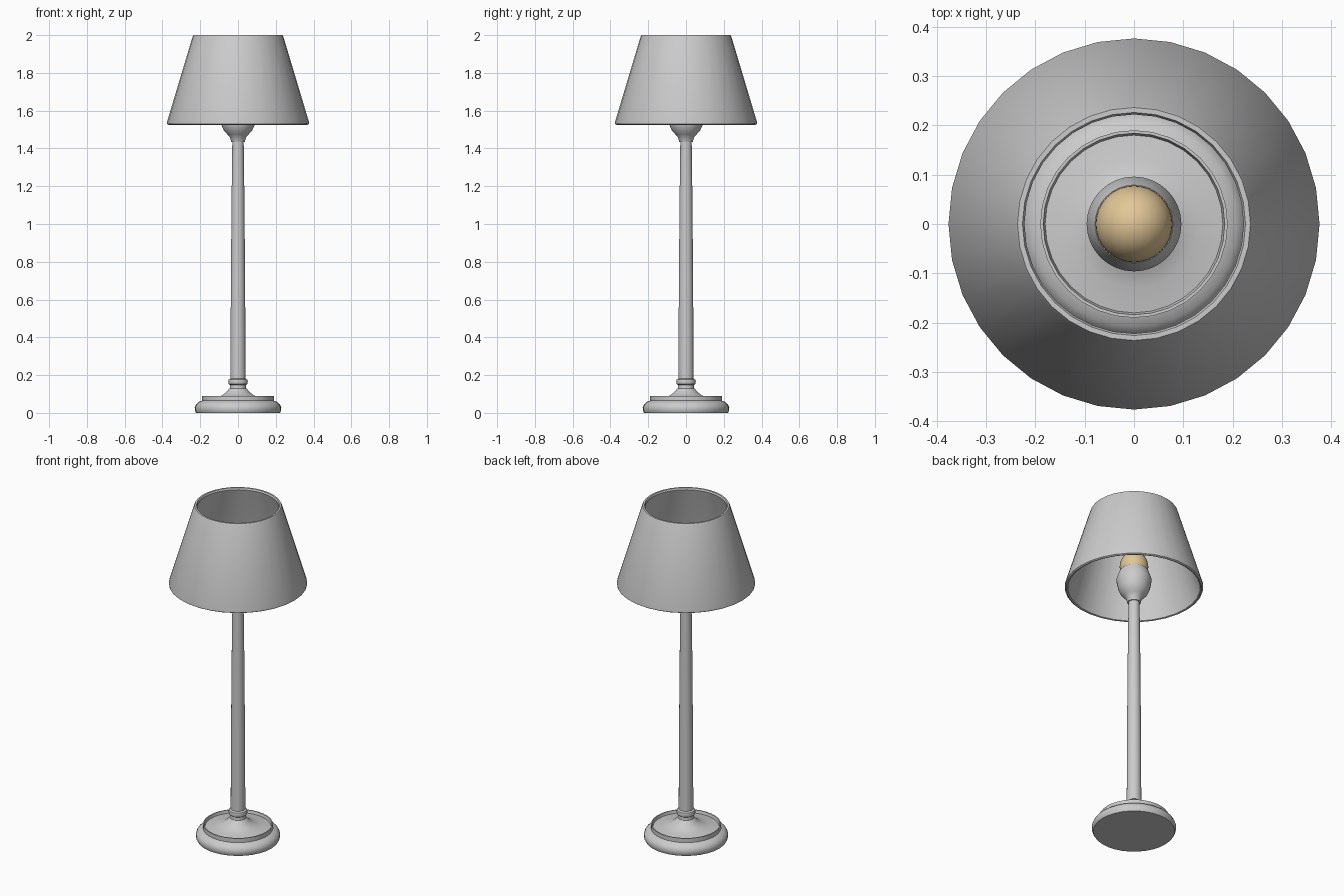
import bpy
import bmesh
import math

SEGMENTS = 32

cube = bpy.data.objects.get("Cube")
if cube:
    bpy.data.objects.remove(cube, do_unlink=True)


def make_material(name, rgb):
    mat = bpy.data.materials.new(name)
    mat.use_nodes = True
    colour = (*rgb, 1.0)
    mat.diffuse_color = colour
    mat.node_tree.nodes["Principled BSDF"].inputs["Base Color"].default_value = colour
    return mat


def smooth(obj, angle):
    bpy.ops.object.select_all(action="DESELECT")
    obj.select_set(True)
    bpy.context.view_layer.objects.active = obj
    bpy.ops.object.shade_smooth_by_angle(angle=math.radians(angle))


def lathe(name, profile, mat, closed=False, angle=35):
    """Revolve a (radius, height) profile around the z axis."""
    bm = bmesh.new()
    verts = [bm.verts.new((r, 0, z)) for r, z in profile]
    pairs = list(zip(verts, verts[1:]))
    if closed:
        pairs.append((verts[-1], verts[0]))
    edges = [bm.edges.new(pair) for pair in pairs]
    bmesh.ops.spin(bm, geom=verts + edges, cent=(0, 0, 0), axis=(0, 0, 1),
                   angle=math.tau, steps=SEGMENTS, use_duplicate=False)
    bmesh.ops.remove_doubles(bm, verts=bm.verts, dist=0.0001)
    bmesh.ops.recalc_face_normals(bm, faces=bm.faces)
    mesh = bpy.data.meshes.new(name)
    bm.to_mesh(mesh)
    bm.free()
    mesh.materials.append(mat)
    obj = bpy.data.objects.new(name, mesh)
    bpy.context.collection.objects.link(obj)
    smooth(obj, angle)
    return obj


grey = make_material("light grey", (0.6, 0.6, 0.6))
warm = make_material("warm bulb", (0.76, 0.57, 0.31))

# Rounded foot with a raised rim and a shallow cone inside it
lathe("base", [
    (0, 0), (0.222, 0), (0.228, 0.012), (0.229, 0.03), (0.222, 0.045),
    (0.208, 0.058), (0.19, 0.065), (0.19, 0.09), (0.184, 0.09),
    (0.18, 0.073), (0.13, 0.08), (0.085, 0.092), (0.06, 0.112),
    (0.045, 0.13), (0, 0.13)], grey)

# Neck and bead at the foot of the pole
lathe("neck_ring", [
    (0, 0.125), (0.044, 0.125), (0.042, 0.147), (0.049, 0.152),
    (0.052, 0.164), (0.049, 0.176), (0.04, 0.182), (0, 0.182)], grey)

# Slender tapering pole
lathe("pole", [
    (0, 0.17), (0.04, 0.17), (0.038, 0.65), (0.034, 1.13),
    (0.03, 1.45), (0, 1.45)], grey)

# Flared cup holding the bulb
lathe("socket", [
    (0, 1.435), (0.036, 1.435), (0.043, 1.46), (0.057, 1.475),
    (0.075, 1.495), (0.086, 1.52), (0.094, 1.56), (0.096, 1.58),
    (0.079, 1.63), (0.074, 1.63), (0.07, 1.61), (0, 1.61)], grey)

# Hollow shade, open at both ends, with softened rims
lathe("shade", [
    (0.368, 1.525), (0.376, 1.53), (0.376, 1.54), (0.241, 1.99),
    (0.236, 2.0), (0.226, 2.0), (0.222, 1.99), (0.358, 1.54),
    (0.36, 1.528)], grey, closed=True)

# Bulb
bpy.ops.mesh.primitive_uv_sphere_add(segments=SEGMENTS, ring_count=16,
                                     radius=0.078, location=(0, 0, 1.66))
bulb = bpy.context.object
bulb.name = "bulb"
bulb.scale.z = 1.1
bulb.data.materials.append(warm)
smooth(bulb, 60)
